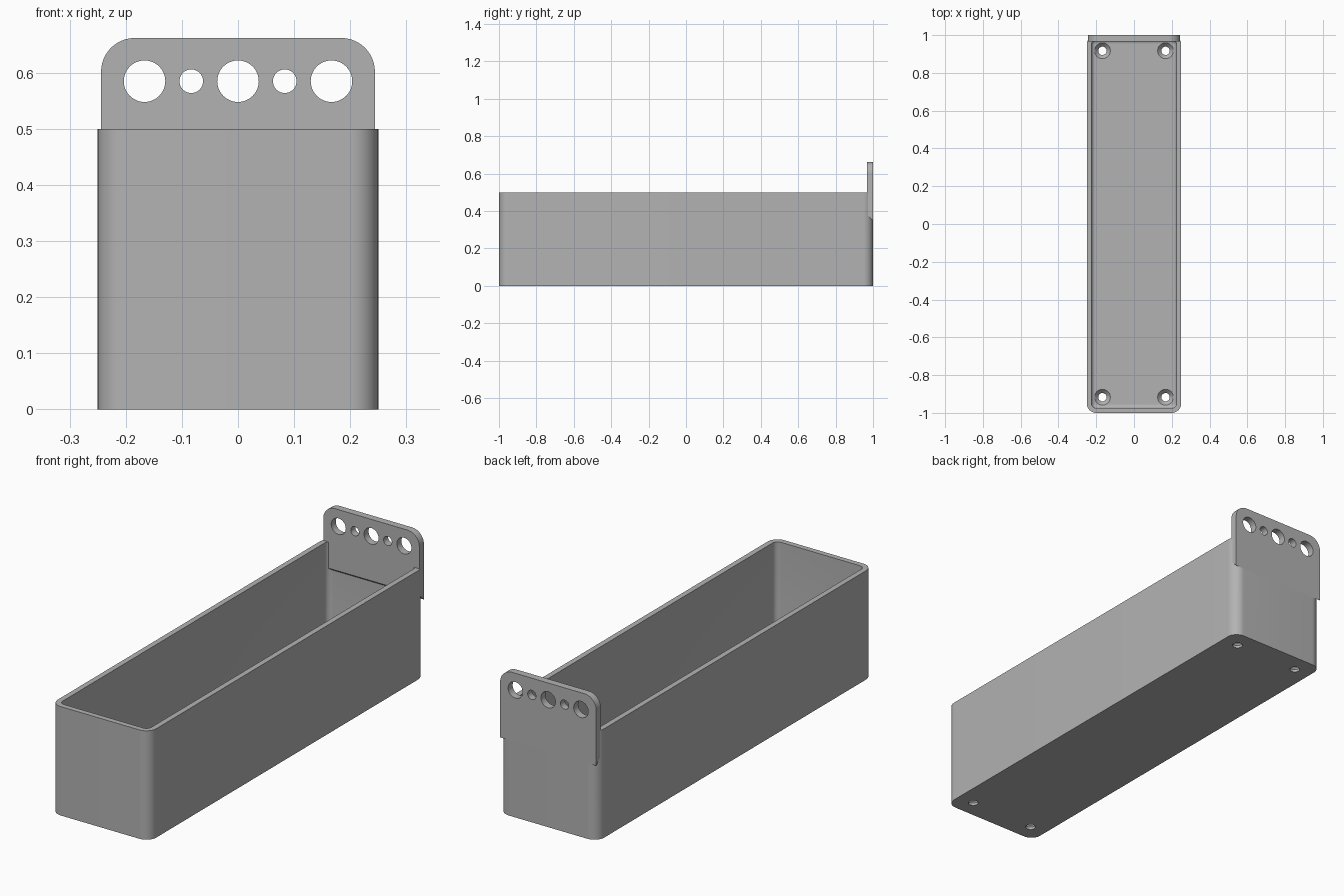
import bpy, bmesh, math

cube = bpy.data.objects.get("Cube")
if cube:
    bpy.data.objects.remove(cube, do_unlink=True)

grey = bpy.data.materials.new("plain_grey")
grey.use_nodes = True
grey.diffuse_color = (0.45, 0.45, 0.45, 1)
grey.node_tree.nodes["Principled BSDF"].inputs["Base Color"].default_value = grey.diffuse_color


def rounded(hx, hy, r, z, steps=12):
    """Ring of points round a rectangle with rounded corners."""
    ring = []
    for i, (sx, sy) in enumerate([(1, 1), (-1, 1), (-1, -1), (1, -1)]):
        for k in range(steps + 1):
            a = math.pi / 2 * (i + k / steps)
            ring.append((sx * (hx - r) + r * math.cos(a), sy * (hy - r) + r * math.sin(a), z))
    return ring


def circle(x, y, r, z, n=48):
    return [(x + r * math.cos(math.tau * k / n), y + r * math.sin(math.tau * k / n), z) for k in range(n)]


def loft(name, rings):
    """Closed solid through rings with equal point counts."""
    bm = bmesh.new()
    loops = [[bm.verts.new(p) for p in ring] for ring in rings]
    for low, high in zip(loops, loops[1:]):
        for i in range(len(low)):
            j = (i + 1) % len(low)
            bm.faces.new((low[i], low[j], high[j], high[i]))
    bm.faces.new(loops[0][::-1])
    bm.faces.new(loops[-1])
    bmesh.ops.recalc_face_normals(bm, faces=bm.faces)
    mesh = bpy.data.meshes.new(name)
    bm.to_mesh(mesh)
    bm.free()
    mesh.materials.append(grey)
    obj = bpy.data.objects.new(name, mesh)
    bpy.context.collection.objects.link(obj)
    return obj


def cut(target, cutter, keep=False):
    """Subtract cutter from target and apply at once."""
    mod = target.modifiers.new("cut", "BOOLEAN")
    mod.operation, mod.solver, mod.object = "DIFFERENCE", "EXACT", cutter
    bpy.context.view_layer.objects.active = target
    bpy.ops.object.modifier_apply(modifier=mod.name)
    if not keep:
        bpy.data.objects.remove(cutter, do_unlink=True)


WALL, FLOOR, FILLET = 0.025, 0.033, 0.02

# Tray: rounded box, hollowed, with a small fillet round the floor
tray = loft("tray", [rounded(0.25, 1, 0.05, z) for z in (0, 0.5)])
cavity_rings = []
for k in range(7):
    a = math.pi / 2 * k / 6
    inset = WALL + FILLET * (1 - math.sin(a))
    cavity_rings.append(rounded(0.25 - inset, 1 - inset, 0.05 - inset, FLOOR + FILLET * (1 - math.cos(a))))
cavity_rings.append(rounded(0.25 - WALL, 1 - WALL, 0.05 - WALL, 0.6))
cut(tray, loft("cavity_cutter", cavity_rings))

# Countersunk screw holes in the floor
for x in (-0.167, 0.167):
    for y in (-0.917, 0.917):
        profile = [(0.022, -0.05), (0.022, 0.012), (0.042, FLOOR), (0.042, 0.08)]
        cut(tray, loft("screw_cutter", [circle(x, y, r, z) for r, z in profile]))

# Hanging plate: rounded top corners and a sloped lower edge
TOP, HALF, R = 0.662, 0.244, 0.06
arc = [(HALF - R + R * math.cos(a), TOP - R + R * math.sin(a))
       for a in (math.pi / 2 * k / 12 for k in range(13))]
upper = arc + [(-x, z) for x, z in reversed(arc)]
plate = loft("hanging_plate", [
    [(x, y, z) for x, z in upper + [(-HALF, low), (HALF, low)]]
    for y, low in ((0.967, 0.38), (1.0, 0.347))])
cut(tray, plate, keep=True)

# Row of alternating large and small holes through the plate
for i in range(-2, 3):
    r = 0.021 if i % 2 else 0.037
    cut(plate, loft("plate_hole_cutter", [
        [(x, y, z) for x, z, _ in circle(i * 0.0833, 0.585, r, 0)] for y in (0.9, 1.1)]))

# Smooth the curves, keep the edges sharp
for obj in (tray, plate):
    bpy.ops.object.select_all(action="DESELECT")
    obj.select_set(True)
    bpy.context.view_layer.objects.active = obj
    bpy.ops.object.shade_smooth_by_angle(angle=math.radians(30))
